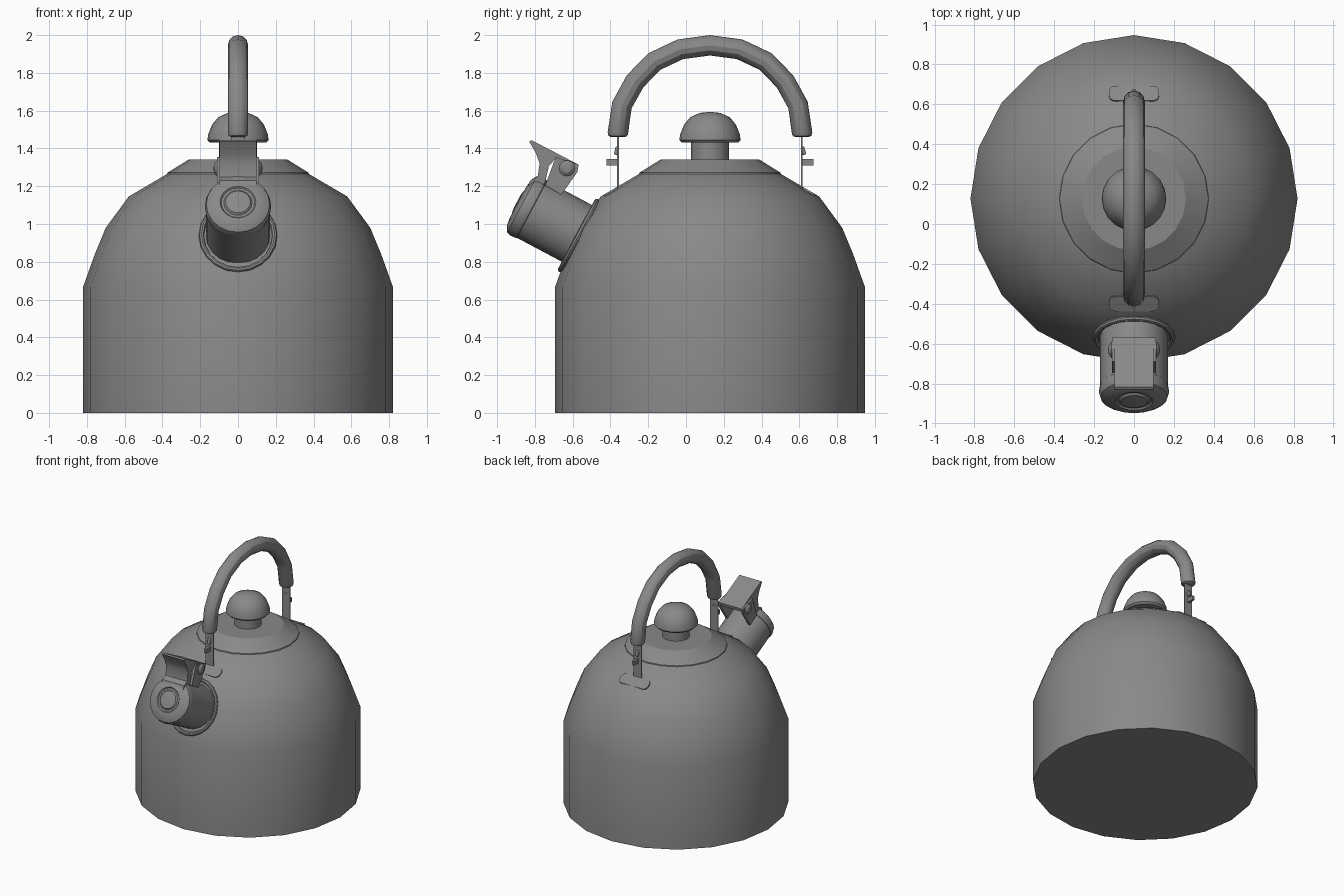
import bpy, bmesh, math
from mathutils import Matrix

if "Cube" in bpy.data.objects:
    bpy.data.objects.remove(bpy.data.objects["Cube"])

CY = 0.127                                   # y of the kettle's main axis
TILT = math.radians(62)                      # spout lean from vertical towards -y
SPOUT = Matrix.Translation((0, -0.571, 0.947)) @ Matrix.Rotation(TILT, 4, 'X')
BODY = Matrix.Translation((0, CY, 0))

# Dark grey used on every part
GREY = bpy.data.materials.new("dark_grey")
GREY.diffuse_color = (0.25, 0.25, 0.25, 1)
GREY.use_nodes = True
GREY.node_tree.nodes["Principled BSDF"].inputs["Base Color"].default_value = GREY.diffuse_color


def finish(name, bm, bevel=0):
    bmesh.ops.recalc_face_normals(bm, faces=bm.faces)
    me = bpy.data.meshes.new(name)
    bm.to_mesh(me)
    bm.free()
    ob = bpy.data.objects.new(name, me)
    bpy.context.collection.objects.link(ob)
    if bevel:
        m = ob.modifiers.new("bevel", 'BEVEL')
        m.width, m.segments = bevel, 2
    smooth(ob)
    return ob


def smooth(ob):
    ob.data.materials.append(GREY)
    bpy.ops.object.select_all(action='DESELECT')
    ob.select_set(True)
    bpy.context.view_layer.objects.active = ob
    bpy.ops.object.shade_smooth_by_angle(angle=math.radians(30))


def lathe(name, profile, mat, sides=20):
    """Spin (radius, height) points about local z."""
    bm = bmesh.new()
    vs = [bm.verts.new((r, 0, z)) for r, z in profile]
    es = [bm.edges.new(p) for p in zip(vs, vs[1:])]
    bmesh.ops.spin(bm, geom=vs + es, cent=(0, 0, 0), axis=(0, 0, 1),
                   angle=2 * math.pi, steps=sides, use_duplicate=False)
    bmesh.ops.remove_doubles(bm, verts=bm.verts, dist=1e-4)
    bmesh.ops.transform(bm, matrix=mat, verts=bm.verts)
    return finish(name, bm)


def plate(name, outline, x0, x1, bevel=0):
    """Extrude a (y, z) outline from x0 to x1."""
    bm = bmesh.new()
    f = bm.faces.new([bm.verts.new((x0, y, z)) for y, z in outline])
    ex = bmesh.ops.extrude_face_region(bm, geom=[f])
    bmesh.ops.translate(bm, vec=(x1 - x0, 0, 0),
                        verts=[v for v in ex['geom'] if isinstance(v, bmesh.types.BMVert)])
    return finish(name, bm, bevel)


def box(name, loc, size, rx=0, bevel=0, corner=0):
    """Box tilted about x; corner rounds its four upright edges."""
    bm = bmesh.new()
    bmesh.ops.create_cube(bm, size=1, matrix=Matrix.Diagonal((*size, 1)))
    if corner:
        up = [e for e in bm.edges if abs(e.verts[0].co.z - e.verts[1].co.z) > 1e-4]
        bmesh.ops.bevel(bm, geom=up, offset=corner, segments=3, profile=0.5, affect='EDGES')
    bmesh.ops.transform(bm, verts=bm.verts, matrix=Matrix.Translation(loc)
                        @ Matrix.Rotation(rx, 4, 'X'))
    return finish(name, bm, bevel)


# Body: straight wall with a domed shoulder
lathe("body", [(0, 0), (0.82, 0), (0.82, 0.667), (0.757, 0.843), (0.70, 0.98),
               (0.578, 1.146), (0.375, 1.265), (0.3, 1.29)], BODY)

# Lid and knob
lathe("lid", [(0.34, 1.262), (0.375, 1.265), (0.373, 1.272), (0.26, 1.342), (0, 1.342)], BODY)
lathe("knob_stem", [(0.1, 1.335), (0.1, 1.44)], BODY)
lathe("knob", [(0, 1.432), (0.15, 1.432), (0.162, 1.445), (0.158, 1.475), (0.138, 1.525),
               (0.105, 1.565), (0.055, 1.588), (0, 1.594)], BODY)

# Handle grip: tube swept along an arch, pinched at the ends
half = [(0.489, 1.46, 0.6), (0.489, 1.466, 0.9), (0.488, 1.48, 1), (0.466, 1.63, 1),
        (0.397, 1.755, 1), (0.295, 1.86, 1), (0.157, 1.925, 1)]
path = ([(CY - d, z, r) for d, z, r in half] + [(CY, 1.946, 1)]
        + [(CY + d, z, r) for d, z, r in reversed(half)])
cu = bpy.data.curves.new("handle_grip", 'CURVE')
cu.dimensions = '3D'
cu.bevel_depth, cu.bevel_resolution, cu.use_fill_caps = 0.054, 4, True
sp = cu.splines.new('POLY')
sp.points.add(len(path) - 1)
for p, (y, z, r) in zip(sp.points, path):
    p.co, p.radius = (0, y, z, 1), r
grip = bpy.data.objects.new("handle_grip", cu)
bpy.context.collection.objects.link(grip)
bpy.ops.object.select_all(action='DESELECT')
grip.select_set(True)
bpy.context.view_layer.objects.active = grip
bpy.ops.object.convert(target='MESH')
smooth(bpy.context.object)

# Handle brackets: strap, foot on the dome, stop pin and rivet at each end
for side, s in (("front", -1), ("back", 1)):
    y = CY + s * 0.487
    box(side + "_strap", (0, y, 1.325), (0.072, 0.008, 0.28))
    box(side + "_foot", (0, CY + s * 0.525, 1.170), (0.25, 0.085, 0.012), -s * 0.54, corner=0.03)
    box(side + "_stop", (0, y + s * 0.03, 1.328), (0.02, 0.06, 0.034))
    box(side + "_rivet", (0, y + s * 0.007, 1.388), (0.026, 0.02, 0.045), s * 0.25, 0.006)

# Spout with base ring and closing cap (local z runs outwards)
lathe("spout", [(0.17, -0.12), (0.17, 0.30)], SPOUT)
lathe("spout_ring", [(0.198 + 0.014 * math.cos(a), 0.014 * math.sin(a) - 0.006)
                     for a in [i * math.pi / 4 for i in range(9)]],
      SPOUT @ Matrix.Translation((0, -0.006, 0)) @ Matrix.Diagonal((0.98, 1.03, 1, 1)))
lathe("spout_cap", [(0.168, 0.275), (0.173, 0.28), (0.176, 0.31), (0.168, 0.336), (0.14, 0.353),
                    (0.095, 0.36), (0.088, 0.352), (0.075, 0.352), (0.066, 0.362),
                    (0.035, 0.366), (0, 0.366)], SPOUT)

# Cap lever: thumb plate with curved arm down to the cap
plate("cap_lever", [(-0.83, 1.437), (-0.818, 1.444), (-0.57, 1.315), (-0.576, 1.29),
                    (-0.69, 1.345), (-0.725, 1.31), (-0.745, 1.225), (-0.79, 1.15),
                    (-0.84, 1.19), (-0.825, 1.23), (-0.785, 1.25), (-0.775, 1.32),
                    (-0.795, 1.375)], -0.097, 0.097)

# Hinge ears and pivot pins, one on each side
for side, s in (("left", -1), ("right", 1)):
    plate(side + "_ear", [(-0.568, 1.315), (-0.69, 1.355), (-0.745, 1.205), (-0.66, 1.155),
                          (-0.575, 1.275)], s * 0.092, s * 0.11)
    pin = Matrix.Translation((s * 0.1, -0.63, 1.295)) @ Matrix.Rotation(s * math.pi / 2, 4, 'Y')
    lathe(side + "_hinge_pin", [(0, -0.01), (0.042, -0.01), (0.042, 0.012), (0.025, 0.026),
                                (0, 0.03)], pin, 12)
